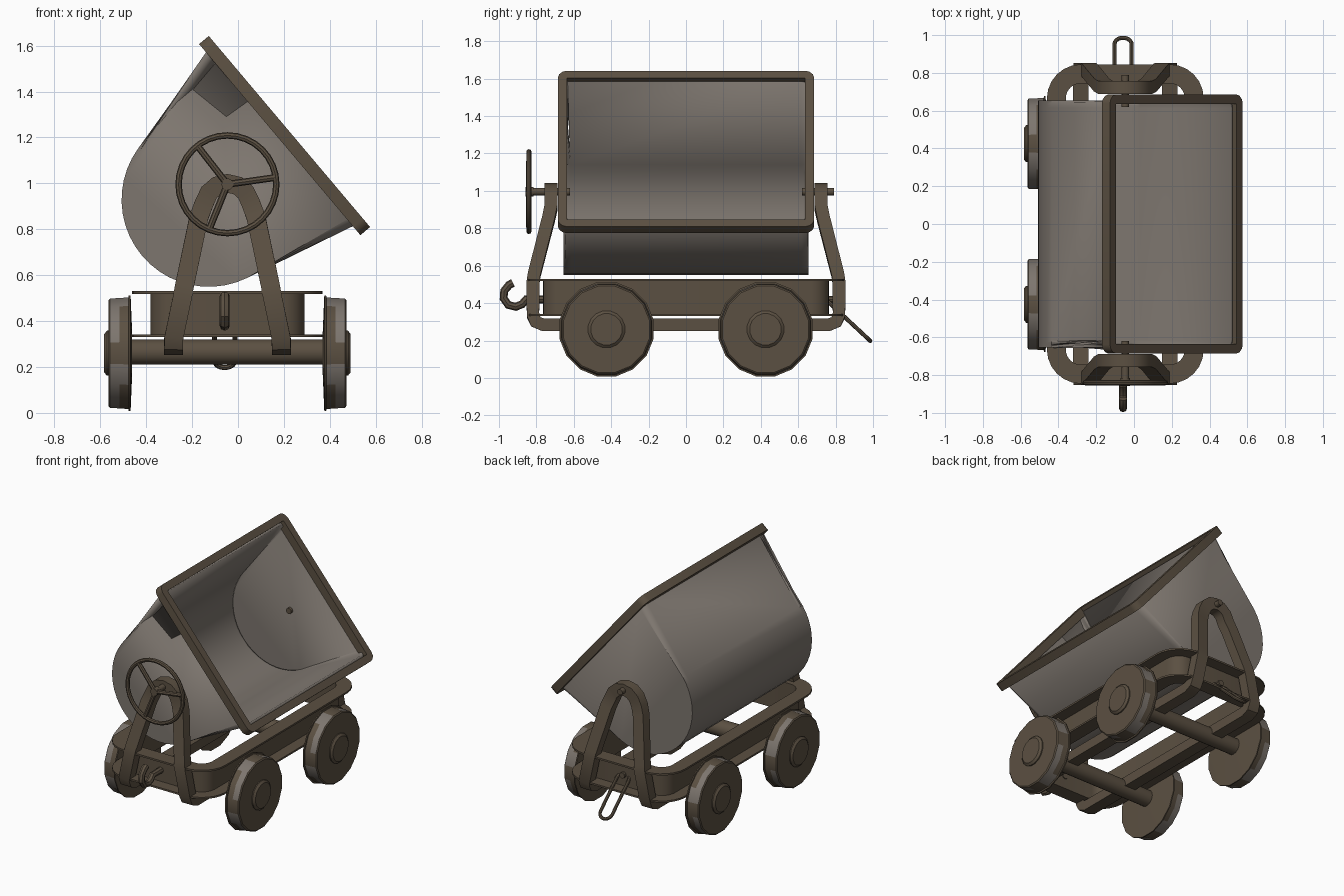
import bpy, bmesh, math
from mathutils import Vector, Matrix

if "Cube" in bpy.data.objects:
    bpy.data.objects.remove(bpy.data.objects["Cube"])

CX = -0.046                      # centre line of the cart
BASE = Matrix.Translation((CX, 0, 0))


def material(name, rgb):
    m = bpy.data.materials.new(name)
    m.diffuse_color = (*rgb, 1)
    m.use_nodes = True
    m.node_tree.nodes["Principled BSDF"].inputs["Base Color"].default_value = m.diffuse_color
    return m


BROWN = material("rusty brown", (0.105, 0.080, 0.054))
GREY = material("worn steel grey", (0.205, 0.180, 0.157))


def finish(name, bm, mats, matrix=BASE, angle=35):
    bmesh.ops.recalc_face_normals(bm, faces=bm.faces)
    me = bpy.data.meshes.new(name)
    bm.to_mesh(me)
    bm.free()
    me.transform(matrix)
    ob = bpy.data.objects.new(name, me)
    bpy.context.collection.objects.link(ob)
    for m in mats:
        me.materials.append(m)
    bpy.ops.object.select_all(action='DESELECT')
    ob.select_set(True)
    bpy.context.view_layer.objects.active = ob
    bpy.ops.object.shade_smooth_by_angle(angle=math.radians(angle))
    return ob


def sweep(name, path, hints, profile, closed, matrix=BASE):
    """Sweep a profile (side, depth) along a path; hints give the depth axis."""
    bm = bmesh.new()
    pts = [Vector(p) for p in path]
    n = len(pts)
    rings = []
    for i, p in enumerate(pts):
        if closed:
            a, b = pts[i - 1], pts[(i + 1) % n]
        else:
            a, b = pts[max(i - 1, 0)], pts[min(i + 1, n - 1)]
        t = ((p - a).normalized() + (b - p).normalized()).normalized()
        w = t.cross(Vector(hints[i])).normalized()
        d = w.cross(t)
        rings.append([bm.verts.new(p + w * u + d * v) for u, v in profile])
    k = len(profile)
    for i in range(n if closed else n - 1):
        r, s = rings[i], rings[(i + 1) % n]
        for j in range(k):
            bm.faces.new((r[j], r[(j + 1) % k], s[(j + 1) % k], s[j]))
    if not closed:
        bm.faces.new(rings[0])
        bm.faces.new(rings[-1])
    return finish(name, bm, [BROWN], matrix)


def box_profile(w, d):
    return [(-w, -d), (w, -d), (w, d), (-w, d)]


def round_profile(r, n=8):
    return [(r * math.cos(2 * math.pi * i / n), r * math.sin(2 * math.pi * i / n)) for i in range(n)]


def rounded_rect(hx, hy, r, z, seg):
    out = []
    for q, (sx, sy) in enumerate([(1, 1), (-1, 1), (-1, -1), (1, -1)]):
        for i in range(seg + 1):
            a = math.pi / 2 * (q + i / seg)
            out.append((sx * (hx - r) + r * math.cos(a), sy * (hy - r) + r * math.sin(a), z))
    return out


def rod(name, a, b, r, n=16):
    a, b = Vector(a), Vector(b)
    hint = (0, 0, 1) if abs((b - a).normalized().z) < 0.8 else (0, 1, 0)
    return sweep(name, [a, b], [hint] * 2, round_profile(r, n), False)


# Tipped bin: local x runs down the rim, y along the cart, z out of the opening
s, c = 0.764, 0.645
TIP = Matrix(((c, 0, s, 0.224), (0, 1, 0, 0), (-s, 0, c, 1.226), (0, 0, 0, 1)))
arc = [math.radians(-14 - 152 * i / 20) for i in range(21)]
prof = [(0.5, -0.03)] + [(0.38 * math.cos(a), -0.46 + 0.38 * math.sin(a)) for a in arc] + [(-0.5, -0.03)]
bm = bmesh.new()
ends = [[bm.verts.new((u, y, v)) for u, v in prof] for y in (-0.655, 0.655)]
for j in range(len(prof) - 1):
    bm.faces.new((ends[0][j], ends[0][j + 1], ends[1][j + 1], ends[1][j]))
caps = [bm.faces.new(e) for e in ends]
edges = [e for f in caps for e in f.edges if not e.is_boundary]
bmesh.ops.bevel(bm, geom=edges, offset=0.04, segments=3, profile=0.5, affect='EDGES')
# keep the bin open: orient walls outward before thickening inward
bin_ob = finish("bin", bm, [GREY], TIP)
me = bin_ob.data
mid = TIP @ Vector((0, 0, -0.46))
low = min(me.polygons, key=lambda p: p.center.z)
if low.normal.dot(low.center - mid) < 0:
    me.flip_normals()
mod = bin_ob.modifiers.new("wall", 'SOLIDIFY')
mod.thickness = 0.02
mod.offset = -1

# Rim around the opening
path = rounded_rect(0.52, 0.66, 0.025, -0.0275, 3)
sweep("bin_rim", path, [(0, 0, 1)] * len(path), box_profile(0.025, 0.0275), True, TIP)

# Channel frame with outward flanges
path = rounded_rect(0.325, 0.755, 0.09, 0.43, 6)
channel = [(-.01, -.1), (.09, -.1), (.09, -.088), (.01, -.088),
           (.01, .088), (.09, .088), (.09, .1), (-.01, .1)]
sweep("channel_frame", path, [(0, 0, 1)] * len(path), channel, True)

# One bent bar: arched stands at both ends joined by the two lower beams
F, B = (0, -1, 0), (0, 0, -1)
quarter = [((0, -.722, 1.0), F), ((.045, -.722, .99), F), ((.08, -.722, .96), F),
           ((.103, -.722, .91), F), ((.125, -.735, .85), F), ((.188, -.812, .55), F),
           ((.195, -.818, .51), F), ((.232, -.818, .335), F),
           ((.235, -.803, .3), (0, -.7, -.7)), ((.235, -.765, .285), B)]


def flip(items, fx, fy):
    return [((p[0] * fx, p[1] * fy, p[2]), (h[0], h[1] * fy, h[2])) for p, h in items]


loop = (quarter + flip(quarter[::-1], 1, -1)
        + flip(quarter[1:], -1, -1) + flip(quarter[::-1][:-1], -1, 1))
sweep("stand_and_beams", [p for p, h in loop], [h for p, h in loop], box_profile(.041, .034), True)

# Wheels: low-sided lathe with a flange inside and a hub cap outside
wheel = [(0, .537), (.085, .537), (.1, .525), (.1, .518), (.235, .518), (.243, .512),
         (.245, .47), (.248, .432), (.257, .430), (.257, .422), (.09, .415), (0, .415)]
N = 16
for sx, side in ((-1, "left"), (1, "right")):
    for wy, end in ((-0.425, "front"), (0.425, "back")):
        bm = bmesh.new()
        rings = [[bm.verts.new((sx * x, wy + r * math.cos(2 * math.pi * (i + .5) / N),
                                0.26 + r * math.sin(2 * math.pi * (i + .5) / N)))
                  for i in range(N)] for r, x in wheel]
        for k in range(len(wheel) - 1):
            for i in range(N):
                f = bm.faces.new((rings[k][i], rings[k][(i + 1) % N],
                                  rings[k + 1][(i + 1) % N], rings[k + 1][i]))
                # worn patches on the tread
                if (k == 5 and i % 4 != 3) or (k == 6 and i % 4 == 0):
                    f.material_index = 1
        bmesh.ops.remove_doubles(bm, verts=bm.verts, dist=1e-5)
        finish(f"{end}_{side}_wheel", bm, [BROWN, GREY])
for wy, end in ((-0.425, "front"), (0.425, "back")):
    rod(f"{end}_axle", (-.43, wy, .265), (.43, wy, .265), .055)

# Pivot shafts
rod("front_pivot", (0, -.85, .996), (0, -.62, .996), .02, 12)
rod("back_pivot", (0, .62, .996), (0, .79, .996), .02, 12)

# Hand wheel with three spokes
ring = [(.213 * math.cos(2 * math.pi * i / 32), -.84, .996 + .213 * math.sin(2 * math.pi * i / 32))
        for i in range(32)]
sweep("hand_wheel_ring", ring, [(0, 1, 0)] * 32, round_profile(.014), True)
for i, deg in enumerate((8, 128, 248)):
    a = math.radians(deg)
    rod(f"hand_wheel_spoke_{i + 1}", (0, -.84, .996),
        (.207 * math.cos(a), -.84, .996 + .207 * math.sin(a)), .015, 8)
rod("hand_wheel_hub", (0, -.857, .996), (0, -.815, .996), .026, 12)

# Front coupling hook
hook = [(-.012, y, z) for y, z in ((-.74, .42), (-.855, .42), (-.875, .395), (-.91, .38), (-.95, .39),
                                  (-.975, .425), (-.972, .465), (-.945, .498), (-.925, .508))]
sweep("coupling_hook", hook, [(1, 0, 0)] * len(hook), round_profile(.022), False)

# Back coupling link and its eye
link = [(x - .012, .865 + y * .73, .31 - y * .68)
        for x, y, _ in rounded_rect(.045, .165, .044, 0, 5)]
sweep("coupling_link", link, [(0, .68, .73)] * len(link), round_profile(.011), True)
rod("link_eye", (-.012, .74, .42), (-.012, .785, .42), .02, 10)
